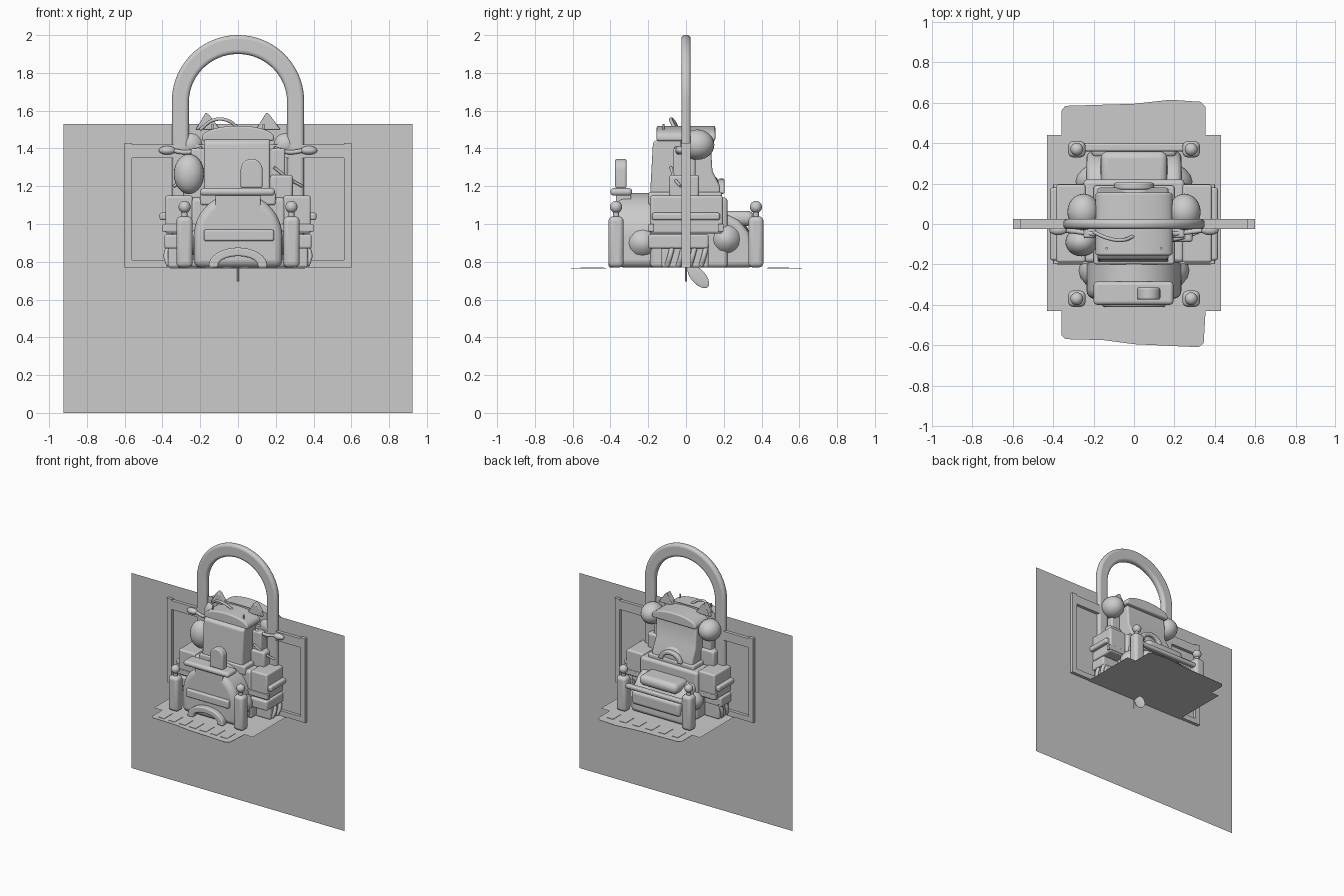
import bpy, bmesh, math
from mathutils import Vector, Matrix

old = bpy.data.objects.get("Cube")
if old:
    bpy.data.objects.remove(old, do_unlink=True)

grey = bpy.data.materials.new("light grey")
grey.use_nodes = True
grey.diffuse_color = (0.6, 0.6, 0.6, 1)
grey.node_tree.nodes["Principled BSDF"].inputs["Base Color"].default_value = (0.6, 0.6, 0.6, 1)


def finish(name, bm, bevel=0, smooth=True):
    bmesh.ops.recalc_face_normals(bm, faces=bm.faces)
    me = bpy.data.meshes.new(name)
    bm.to_mesh(me)
    bm.free()
    me.materials.append(grey)
    ob = bpy.data.objects.new(name, me)
    bpy.context.collection.objects.link(ob)
    if bevel:
        mod = ob.modifiers.new("rounded edges", 'BEVEL')
        mod.width, mod.segments = bevel, 4
        mod.limit_method, mod.angle_limit = 'ANGLE', math.radians(35)
    if smooth:
        bpy.ops.object.select_all(action='DESELECT')
        ob.select_set(True)
        bpy.context.view_layer.objects.active = ob
        bpy.ops.object.shade_smooth_by_angle(angle=math.radians(40))
    return ob


def box(name, x, y, z, bevel=0.008):
    bm = bmesh.new()
    size = Vector((x[1] - x[0], y[1] - y[0], z[1] - z[0]))
    mid = Vector((x[0] + x[1], y[0] + y[1], z[0] + z[1])) / 2
    bmesh.ops.create_cube(bm, size=1, matrix=Matrix.Translation(mid) @ Matrix.Diagonal((*size, 1)))
    return finish(name, bm, bevel)


def ball(name, centre, radii, tilt=0):
    bm = bmesh.new()
    m = Matrix.Translation(centre) @ Matrix.Rotation(tilt, 4, 'X') @ Matrix.Diagonal((*radii, 1))
    bmesh.ops.create_uvsphere(bm, u_segments=24, v_segments=14, radius=1, matrix=m)
    return finish(name, bm)


def prism(name, pts, axis, lo, hi, bevel=0):
    """Extrude a profile along x (points are y, z), y (x, z) or z (x, y)."""
    place = {'x': lambda a, b, c: (c, a, b), 'y': lambda a, b, c: (a, c, b),
             'z': lambda a, b, c: (a, b, c)}[axis]
    bm = bmesh.new()
    face = bm.faces.new([bm.verts.new(place(a, b, lo)) for a, b in pts])
    if hi > lo:
        new = bmesh.ops.extrude_face_region(bm, geom=[face])["geom"]
        bmesh.ops.translate(bm, vec=place(0, 0, hi - lo), verts=[v for v in new if isinstance(v, bmesh.types.BMVert)])
    return finish(name, bm, bevel)


def arc(cx, cz, rx, rz, steps=24, start=0, end=math.pi):
    angles = [start + (end - start) * i / steps for i in range(steps + 1)]
    return [(cx + rx * math.cos(a), cz + rz * math.sin(a)) for a in angles]


def band(name, outer, inner, axis, lo, hi, bevel=0):
    """Open strip between two matching paths."""
    return prism(name, outer + inner[::-1], axis, lo, hi, bevel)


def tube(name, pts, radius):
    cu = bpy.data.curves.new(name, 'CURVE')
    cu.dimensions, cu.bevel_depth, cu.bevel_resolution = '3D', radius, 3
    cu.resolution_u, cu.use_fill_caps = 6, True
    sp = cu.splines.new('BEZIER')
    sp.bezier_points.add(len(pts) - 1)
    for p, co in zip(sp.bezier_points, pts):
        p.co = co
        p.handle_left_type = p.handle_right_type = 'AUTO'
    cu.materials.append(grey)
    ob = bpy.data.objects.new(name, cu)
    bpy.context.collection.objects.link(ob)


def rect(x0, x1, z0, z1):
    return [(x0, z0), (x1, z0), (x1, z1), (x0, z1)]


# Upright sheet and the rectangular frame around the middle
prism("back_sheet", rect(-0.925, 0.925, 0, 1.53), 'y', 0, 0)
for s, side in ((-1, "right"), (1, "left")):
    box(side + "_frame_bar", sorted((s * 0.56, s * 0.6)), (-0.025, 0.025), (0.77, 1.43), 0)
box("frame_top_bar", (-0.56, 0.56), (-0.024, 0.024), (1.35, 1.42), 0)
box("frame_bottom_bar", (-0.56, 0.56), (-0.024, 0.024), (0.77, 0.81), 0)

# Floor plates with a row of pads at each end
prism("floor_plate", rect(-0.43, 0.43, -0.43, 0.44), 'z', 0.768, 0.768)
prism("front_step", [(-0.36, -0.42), (-0.36, -0.55), (-0.34, -0.57), (-0.15, -0.575), (0, -0.595),
                     (0.32, -0.61), (0.345, -0.59), (0.355, -0.42)], 'z', 0.765, 0.768)
prism("rear_step", [(-0.36, 0.43), (-0.36, 0.56), (-0.34, 0.585), (0, 0.595), (0.18, 0.615),
                    (0.33, 0.605), (0.355, 0.58), (0.355, 0.43)], 'z', 0.765, 0.768)
for i in range(7):
    x = -0.29 + 0.093 * i
    box("front_step_pad", (x - 0.028, x + 0.028), (-0.54 - i * 0.003, -0.435 - i * 0.003), (0.767, 0.771), 0)
for i in range(6):
    x = -0.275 + 0.111 * i
    box("rear_step_pad", (x - 0.028, x + 0.028), (0.435 + i * 0.002, 0.535 + i * 0.002), (0.767, 0.771), 0)

# Tall hoop over the top
outer = [(0.35, 0.78)] + arc(0, 1.65, 0.35, 0.35, 40) + [(-0.35, 0.78)]
inner = [(0.26, 0.78)] + arc(0, 1.645, 0.26, 0.255, 40) + [(-0.26, 0.78)]
band("hoop", outer, inner, 'y', -0.025, 0.025, 0.02)

# Corner posts topped with balls
for sy, end in ((-1, "front"), (1, "rear")):
    for sx, side in ((-1, "right"), (1, "left")):
        x, y = sx * 0.283, sy * 0.37
        box(f"{end}_{side}_post", (x - 0.043, x + 0.043), (y - 0.04, y + 0.04), (0.77, 1.04), 0.025)
        tube(f"{end}_{side}_post_neck", [(x, y, 1.02), (x, y, 1.07)], 0.016)
        ball(f"{end}_{side}_post_ball", (x, y, 1.09), (0.032, 0.032, 0.032))

# Domed front hood, its trim and the shelf above
prism("front_hood", [(0.235, 0.77)] + arc(0, 0.93, 0.235, 0.235) + [(-0.235, 0.77)], 'y', -0.37, -0.1, 0.04)
ball("hood_bulge", (0, -0.23, 0.9), (0.275, 0.14, 0.13))
box("hood_strip", (-0.18, 0.19), (-0.395, -0.35), (0.91, 0.97), 0.01)
band("hood_handle", [(0.155, 0.77)] + arc(0, 0.78, 0.155, 0.095, 16) + [(-0.155, 0.77)],
     [(0.105, 0.77)] + arc(0, 0.78, 0.105, 0.05, 16) + [(-0.105, 0.77)], 'y', -0.41, -0.36, 0.012)
box("shelf", (-0.2, 0.195), (-0.4, -0.285), (1.15, 1.19), 0.018)
box("shelf_support", (-0.12, 0.12), (-0.37, -0.29), (1.06, 1.16))
prism("rounded_marker", [(0.13, 1.19)] + arc(0.072, 1.285, 0.058, 0.06, 16) + [(0.014, 1.19)],
      'y', -0.375, -0.315, 0.01)

# Core body between the hoods
box("core_body", (-0.25, 0.25), (-0.19, 0.22), (0.77, 1.14), 0.02)
box("core_top", (-0.2, 0.2), (-0.2, 0.19), (1.1, 1.17), 0.012)

# Upper cabinet with tapered front and domed lid
prism("cabinet", [(-0.19, 1.16), (-0.175, 1.43), (-0.14, 1.46), (0.13, 1.44), (0.14, 1.28), (0.18, 1.2),
                  (0.18, 1.12)], 'x', -0.18, 0.17, 0.012)
prism("lid", [(0.19, 1.44)] + arc(0, 1.46, 0.19, 0.06, 20) + [(-0.19, 1.44)], 'y', -0.155, 0.155, 0.01)
ball("seat_bulge", (0, 0.11, 1.18), (0.16, 0.075, 0.09))
band("rear_handle", arc(0, 1.16, 0.1, 0.08, 16), arc(0, 1.16, 0.065, 0.05, 16), 'y', 0.17, 0.205, 0.01)

# Rear hood, lid and bumper
prism("rear_hood", [(0.15, 0.77), (0.36, 0.77), (0.36, 0.88), (0.33, 0.96), (0.28, 1.02), (0.2, 1.06),
                    (0.15, 1.06)], 'x', -0.235, 0.235, 0.03)
ball("rear_bulge", (0, 0.21, 0.92), (0.29, 0.13, 0.13))
box("rear_lid", (-0.165, 0.165), (0.18, 0.36), (0.99, 1.07), 0.035)
box("rear_bumper", (-0.21, 0.21), (0.33, 0.385), (0.84, 0.95), 0.025)
box("rear_rail", (-0.32, 0.32), (0.36, 0.4), (0.96, 0.99), 0.01)
for y, end in ((-0.185, "front"), (0.185, "rear")):
    box(end + "_cross_rail", (-0.4, 0.4), (y - 0.014, y + 0.014), (0.96, 1.0), 0.005)

# Equipment repeated on both sides
for s, side in ((-1, "right"), (1, "left")):
    def span(a, b):
        return sorted((s * a, s * b))
    box(side + "_upper_box", span(0.24, 0.385), (-0.19, 0.195), (0.95, 1.15), 0.012)
    box(side + "_side_bar", span(0.37, 0.415), (-0.18, 0.18), (1.02, 1.06), 0.012)
    box(side + "_lower_plate", span(0.24, 0.39), (-0.2, 0.12), (0.87, 0.945), 0.012)
    box(side + "_foot_box", span(0.24, 0.37), (-0.13, 0.12), (0.77, 0.88), 0.012)
    for i in range(4):
        y = -0.1 + i * 0.06
        tube(side + "_lower_pipe", [(s * 0.365, y, 0.78), (s * 0.38, y + 0.015, 0.83),
                                    (s * 0.365, y + 0.03, 0.89)], 0.014)
    ball(side + "_shoulder", (s * 0.25, 0.06, 1.42), (0.08, 0.09, 0.08))
    box(side + "_tool_block", span(0.17, 0.29), (-0.09, 0.07), (1.13, 1.26), 0.015)
    box(side + "_tool_column", span(0.17, 0.25), (-0.07, 0.05), (1.24, 1.4), 0.012)
    ball(side + "_grip", (s * 0.375, -0.03, 1.39), (0.045, 0.025, 0.023))
    tube(side + "_grip_arm", [(s * 0.19, -0.05, 1.4), (s * 0.27, -0.04, 1.38), (s * 0.35, -0.03, 1.39)], 0.012)
    tube(side + "_hose", [(s * 0.19, -0.08, 1.3), (s * 0.27, -0.06, 1.24), (s * 0.34, -0.03, 1.2)], 0.008)
    tube(side + "_lid_pin", [(s * 0.135, -0.12, 1.44), (s * 0.135, -0.12, 1.53)], 0.006)
    prism(side + "_fin", [(s * 0.16 - 0.065, 1.5), (s * 0.16 + 0.065, 1.5), (s * 0.16 + 0.01, 1.575),
                          (s * 0.16 - 0.01, 1.59)], 'y', -0.022, 0.022, 0.005)

# Bag, top cable and leaf blade below
ball("side_bag", (-0.26, -0.09, 1.265), (0.08, 0.07, 0.105))
tube("top_cable", [(-0.2, -0.04, 1.5), (-0.13, -0.07, 1.55), (-0.06, -0.08, 1.55), (0, -0.06, 1.51)], 0.009)
ball("leaf_blade", (0, 0.065, 0.722), (0.006, 0.075, 0.038), math.radians(-48))
tube("blade_stem", [(0, 0, 0.78), (0, 0, 0.695)], 0.005)
